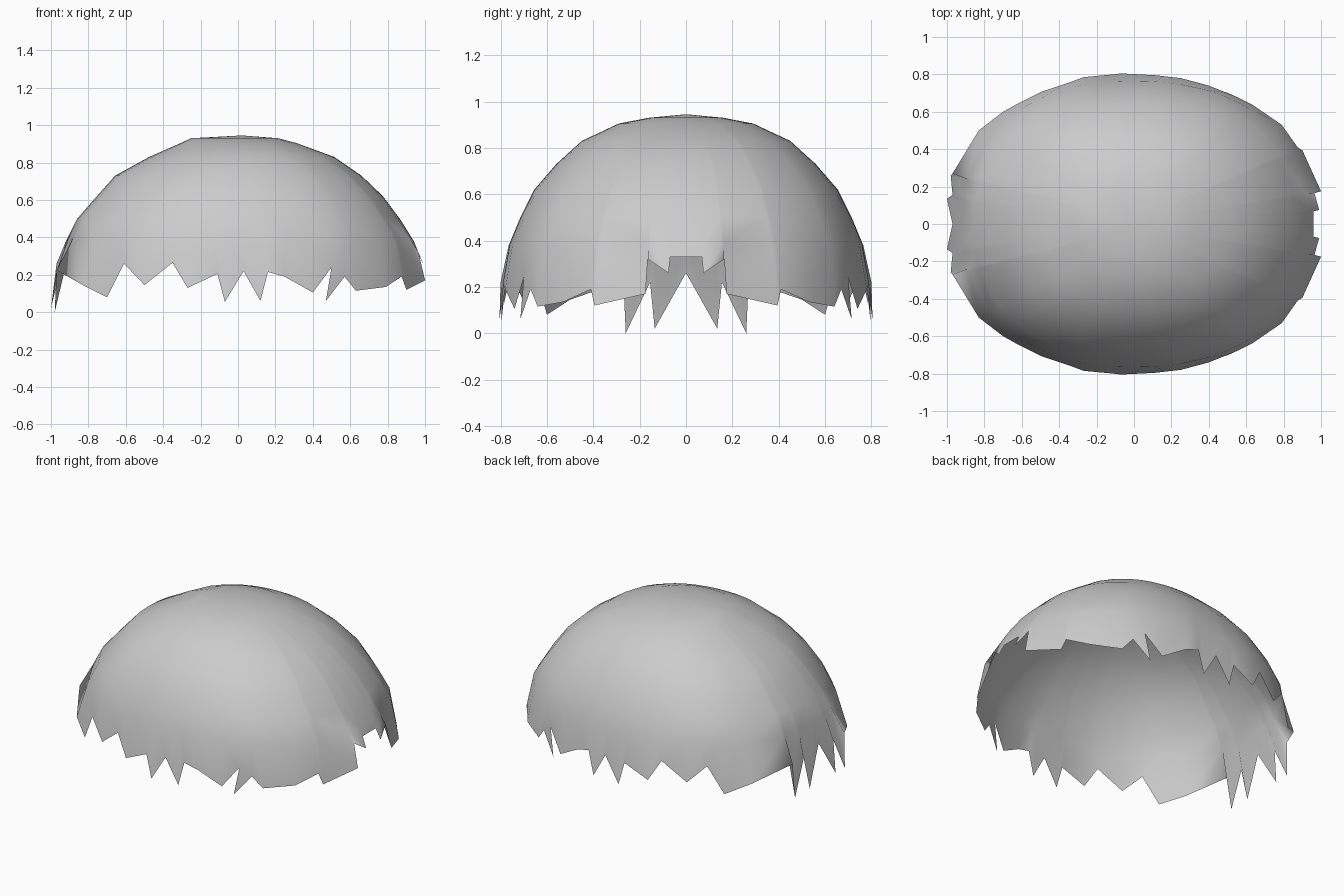
import bpy, bmesh

if "Cube" in bpy.data.objects:
    bpy.data.objects.remove(bpy.data.objects["Cube"])

# Ragged rim of the front half, from the right end to the left end: x, depth, z
RIM = [(.96, 0, .33), (.96, .068, .33), (.99, .075, .26), (.965, .165, .32), (1, .175, .17),
       (.9, .395, .12), (.875, .41, .19), (.79, .53, .135), (.63, .64, .115),
       (.57, .67, .19), (.5, .70, .24), (.4, .74, .105), (.25, .78, .19), (.16, .79, .215),
       (.12, .795, .06), (.03, .80, .22), (-.07, .805, .055), (-.11, .80, .205),
       (-.27, .785, .13), (-.35, .755, .265), (-.5, .705, .145), (-.61, .65, .26),
       (-.7, .60, .08), (-.83, .50, .145), (-.97, .27, .225), (-.98, .26, 0),
       (-.97, .155, .22), (-1, .135, .02), (-.97, 0, .26)]
# Dome rings: z, reach to the right, reach to the left, half depth
RINGS = [(.38, .94, .92, .765), (.5, .865, .86, .715), (.62, .775, .755, .655),
         (.73, .66, .657, .56), (.83, .515, .475, .45), (.905, .31, .305, .29),
         (.93, .215, .25, .16)]
POWER = 2.25   # slightly boxy ellipse


def direction(x, y):
    x, y = x / .98, y / .805
    n = (abs(x) ** POWER + abs(y) ** POWER) ** (1 / POWER)
    return x / n, y / n


bm = bmesh.new()
apex = bm.verts.new((.02, 0, .945))
columns = []
for x, y, z in RIM:
    dx, dy = direction(x, y)
    col = [bm.verts.new((x, -y, z))]
    for h, right, left, depth in RINGS:
        col.append(bm.verts.new((dx * (right if dx > 0 else left), -dy * depth, h)))
    columns.append(col)

# Skin between neighbouring columns, closed by a fan at the crown
for a, b in zip(columns, columns[1:]):
    for k in range(len(RINGS)):
        bm.faces.new((a[k], a[k + 1], b[k + 1], b[k]))
    bm.faces.new((a[-1], apex, b[-1]))

# One lock that hooks sideways under its neighbour
tip = bm.verts.new((.47, -.715, .06))
bm.faces.new((columns[9][0], columns[10][0], tip))

for f in bm.faces:
    f.smooth = True
mesh = bpy.data.meshes.new("hair_cap")
bm.to_mesh(mesh)
bm.free()
cap = bpy.data.objects.new("hair_cap", mesh)
bpy.context.collection.objects.link(cap)

# Back half mirrors the front half
mirror = cap.modifiers.new("mirror", 'MIRROR')
mirror.use_axis = (False, True, False)
mirror.use_clip = True
mirror.merge_threshold = .0005
